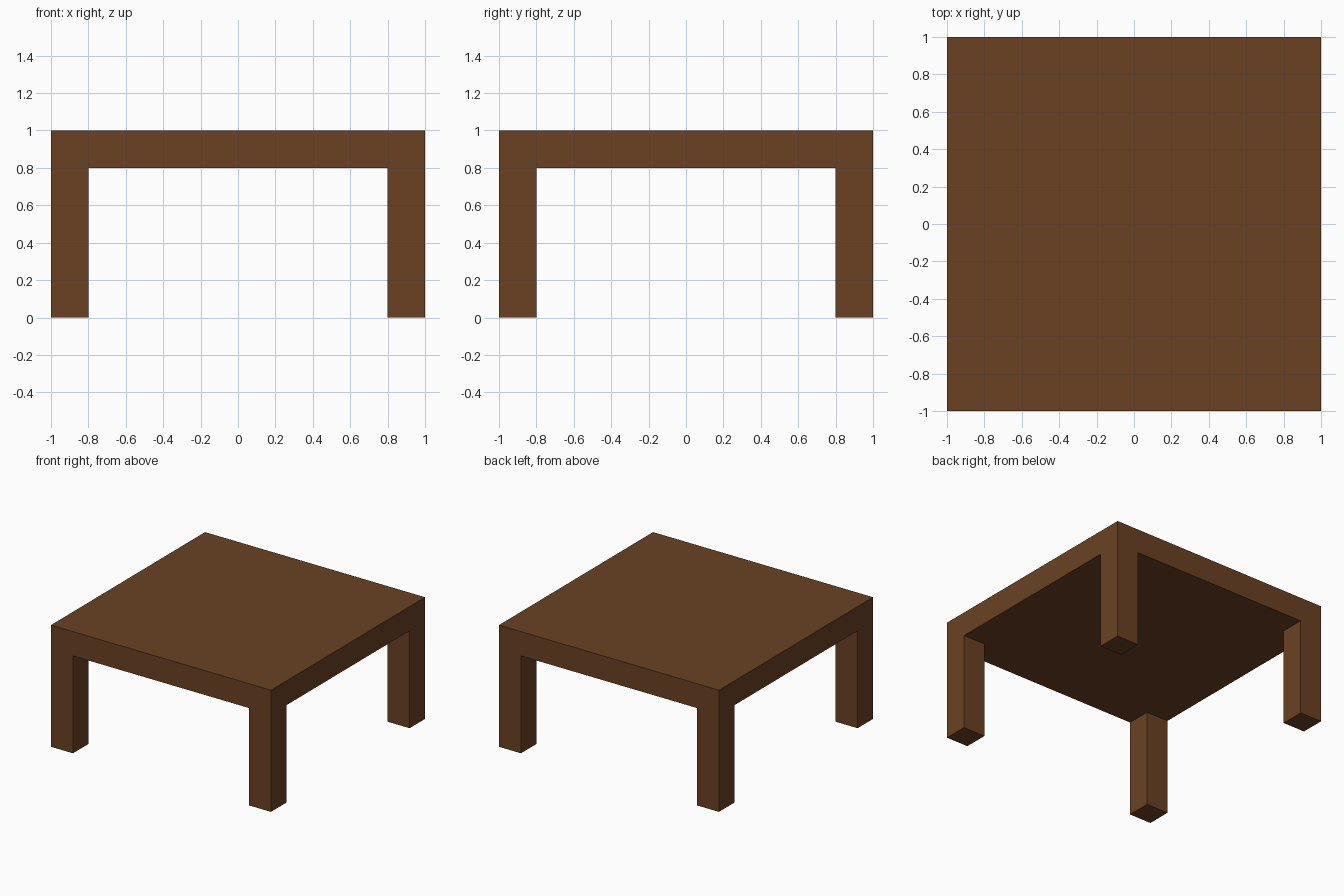
import bpy, bmesh
from mathutils import Matrix, Vector

if "Cube" in bpy.data.objects:
    bpy.data.objects.remove(bpy.data.objects["Cube"])

HALF, HEIGHT, THICK = 1.0, 1.0, 0.2
INNER = HALF - THICK

wood = bpy.data.materials.new("brown wood")
wood.diffuse_color = (0.143, 0.053, 0.0165, 1)
wood.use_nodes = True
wood.node_tree.nodes["Principled BSDF"].inputs["Base Color"].default_value = wood.diffuse_color

bm = bmesh.new()

# Table top slab
bmesh.ops.create_cube(bm, size=1, matrix=Matrix.Translation((0, 0, HEIGHT - THICK / 2))
                      @ Matrix.Diagonal((2 * HALF, 2 * HALF, THICK, 1)))

# Cut lines that mark out the leg corners
for axis in (Vector((1, 0, 0)), Vector((0, 1, 0))):
    for side in (-1, 1):
        bmesh.ops.bisect_plane(bm, geom=bm.verts[:] + bm.edges[:] + bm.faces[:],
                               plane_co=axis * side * INNER, plane_no=axis)

# Legs pulled down from the four corner faces underneath
corners = []
for f in bm.faces:
    c = f.calc_center_median()
    if c.z < HEIGHT - THICK + 0.01 and abs(c.x) > INNER and abs(c.y) > INNER:
        corners.append(f)
for f in corners:
    leg = bmesh.ops.extrude_discrete_faces(bm, faces=[f])["faces"][0]
    bmesh.ops.translate(bm, verts=leg.verts[:], vec=(0, 0, THICK - HEIGHT))

bmesh.ops.recalc_face_normals(bm, faces=bm.faces[:])
# Merge coplanar faces so top and legs read as one solid piece
bmesh.ops.dissolve_limit(bm, angle_limit=0.01, verts=bm.verts[:], edges=bm.edges[:])

mesh = bpy.data.meshes.new("table")
bm.to_mesh(mesh)
bm.free()
mesh.materials.append(wood)
table = bpy.data.objects.new("table", mesh)
bpy.context.collection.objects.link(table)
